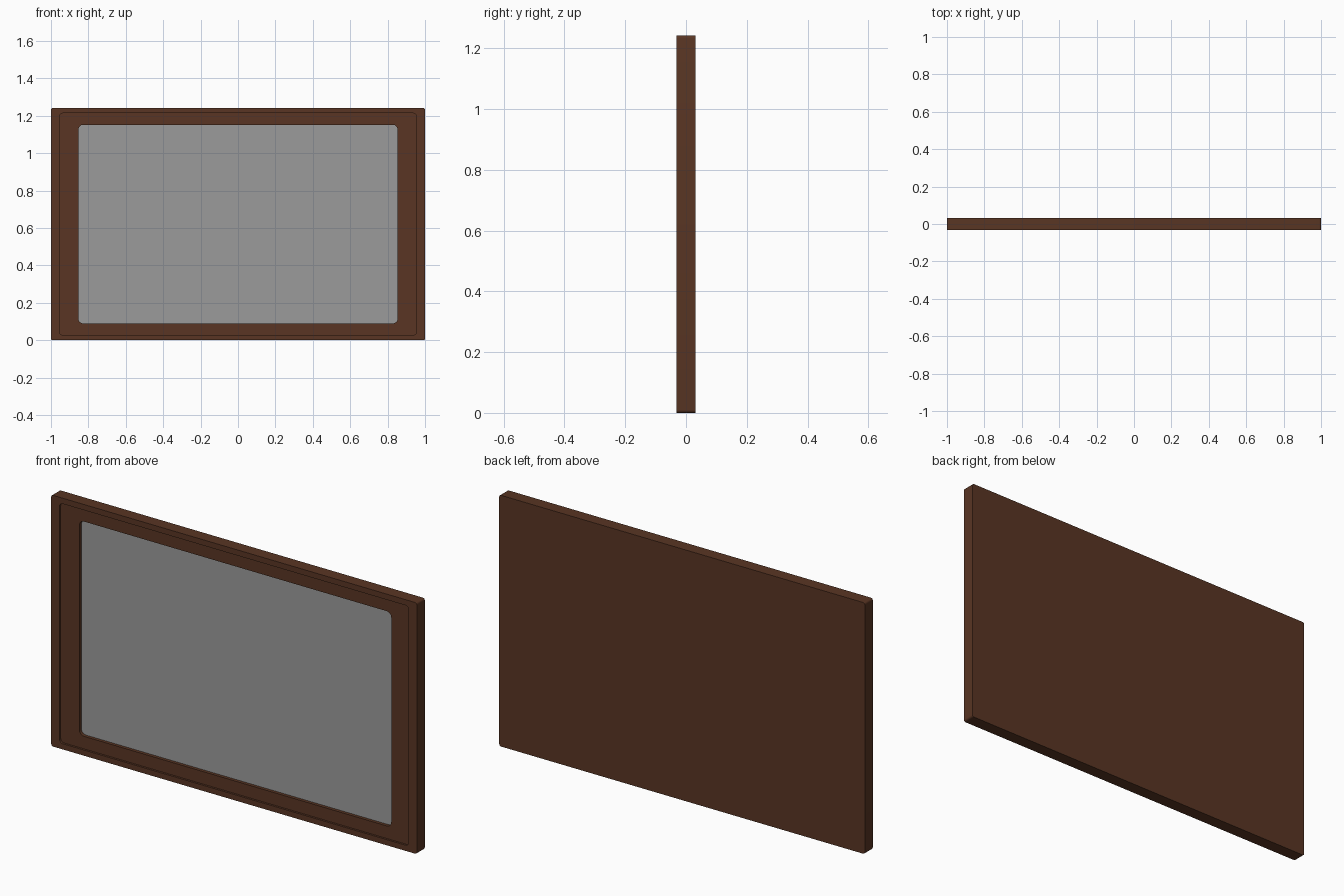
import bpy, bmesh, math

if "Cube" in bpy.data.objects:
    bpy.data.objects.remove(bpy.data.objects["Cube"])

ZC, H = 0.621, 0.621      # centre height, half height
YF, YB = -0.031, 0.031    # front and back planes
SEG = 5


def material(name, rgb):
    m = bpy.data.materials.new(name)
    m.diffuse_color = (*rgb, 1)
    m.use_nodes = True
    m.node_tree.nodes["Principled BSDF"].inputs["Base Color"].default_value = m.diffuse_color
    return m


def ring(bm, hx, hz, r, y):
    """Rounded rectangle of vertices in the xz plane."""
    verts = []
    for k, (sx, sz) in enumerate([(1, 1), (-1, 1), (-1, -1), (1, -1)]):
        for i in range(SEG + 1):
            a = math.pi / 2 * (k + i / SEG)
            verts.append(bm.verts.new((sx * (hx - r) + r * math.cos(a), y,
                                       ZC + sz * (hz - r) + r * math.sin(a))))
    return verts


def loft(name, rings, mat):
    """Join a sequence of rounded rectangles and cap both ends."""
    bm = bmesh.new()
    loops = [ring(bm, *r) for r in rings]
    for a, b in zip(loops, loops[1:]):
        n = len(a)
        for i in range(n):
            j = (i + 1) % n
            bm.faces.new((a[i], a[j], b[j], b[i]))
    bm.faces.new(loops[0])
    bm.faces.new(loops[-1])
    bmesh.ops.recalc_face_normals(bm, faces=bm.faces[:])
    me = bpy.data.meshes.new(name)
    bm.to_mesh(me)
    bm.free()
    me.materials.append(mat)
    ob = bpy.data.objects.new(name, me)
    bpy.context.collection.objects.link(ob)
    bpy.context.view_layer.objects.active = ob
    ob.select_set(True)
    bpy.ops.object.shade_smooth_by_angle(angle=math.radians(30))
    ob.select_set(False)
    return ob


brown = material("dark brown wood", (0.100, 0.036, 0.017))
grey = material("grey panel", (0.33, 0.33, 0.33))

# Frame: back, outer sides, raised outer lip, sunken border, panel opening
loft("frame", [
    (1.0, H, 0.010, YB),
    (1.0, H, 0.010, YF),
    (0.955, 0.593, 0.018, YF),
    (0.955, 0.593, 0.018, YF + 0.010),
    (0.853, 0.531, 0.025, YF + 0.010),
    (0.853, 0.531, 0.025, YF + 0.030),
], brown)

# Panel set into the opening
loft("panel", [
    (0.853, 0.531, 0.025, YF + 0.0295),
    (0.853, 0.531, 0.025, YF + 0.026),
], grey)
